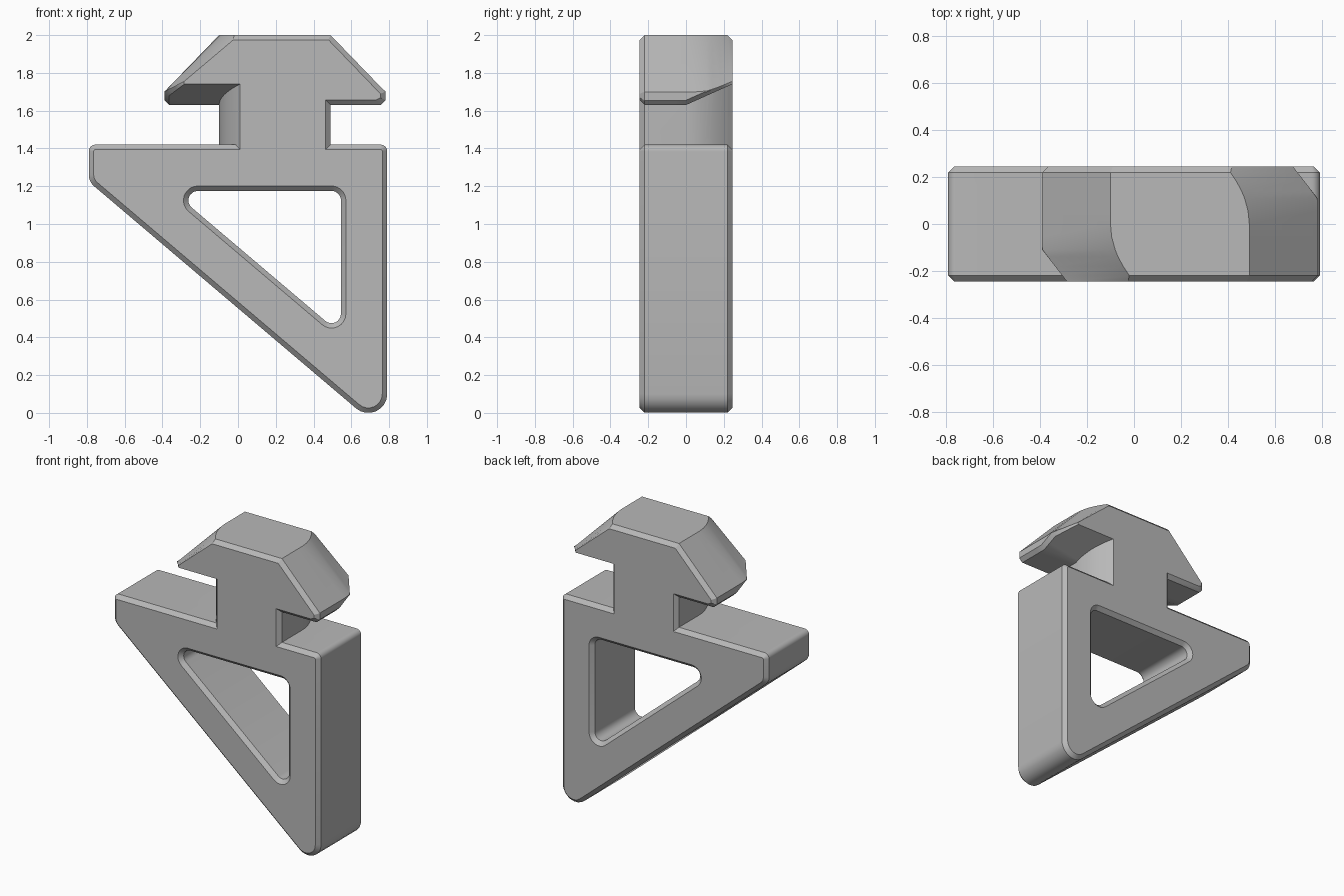
import bpy, bmesh, math
from mathutils import Vector

cube = bpy.data.objects.get("Cube")
if cube:
    bpy.data.objects.remove(cube, do_unlink=True)

DEPTH, CHAMFER = 0.245, 0.026    # half thickness and edge chamfer
CENTRE = 0.195                   # x of the turning axis of neck and head

grey = bpy.data.materials.new("plain_grey")
grey.use_nodes = True
colour = (0.48, 0.48, 0.48, 1)
grey.diffuse_color = colour
grey.node_tree.nodes["Principled BSDF"].inputs["Base Color"].default_value = colour


def loft(name, loops, triangulate=False):
    """Skin equal loops of 3D points and cap both ends."""
    bm = bmesh.new()
    rings = [[bm.verts.new(p) for p in loop] for loop in loops]
    n = len(rings[0])
    for a, b in zip(rings, rings[1:]):
        for i in range(n):
            j = (i + 1) % n
            bm.faces.new((a[i], a[j], b[j], b[i]))
    if triangulate:
        bmesh.ops.triangulate(bm, faces=bm.faces[:])
    bm.faces.new(rings[0])
    bm.faces.new(rings[-1])
    bmesh.ops.recalc_face_normals(bm, faces=bm.faces[:])
    mesh = bpy.data.meshes.new(name)
    bm.to_mesh(mesh)
    bm.free()
    mesh.materials.append(grey)
    obj = bpy.data.objects.new(name, mesh)
    bpy.context.collection.objects.link(obj)
    return obj


def rounded(corners, steps=8):
    """Counter-clockwise outline from (x, z, radius) corners."""
    out = []
    for i, (x, z, r) in enumerate(corners):
        p = Vector((x, z))
        a = (Vector(corners[i - 1][:2]) - p).normalized()
        b = (Vector(corners[(i + 1) % len(corners)][:2]) - p).normalized()
        half = a.angle(b) / 2
        c = p + (a + b).normalized() * r / math.sin(half)
        start = p + a * r / math.tan(half) - c
        turn = math.pi - 2 * half
        for k in range(steps + 1):
            t = turn * k / steps
            out.append(c + Vector((start.x * math.cos(t) - start.y * math.sin(t),
                                   start.x * math.sin(t) + start.y * math.cos(t))))
    return out


def offset(outline, d):
    """Move a counter-clockwise outline outwards by d, with mitred corners."""
    out = []
    for i, p in enumerate(outline):
        u = (p - outline[i - 1]).normalized()
        v = (outline[(i + 1) % len(outline)] - p).normalized()
        m = Vector((u.y + v.y, -u.x - v.x)).normalized()
        out.append(p + m * d / m.dot(Vector((u.y, -u.x))))
    return out


def slab(name, outline, stations):
    """Stack offset copies of an outline along y."""
    return loft(name, [[(p.x, y, p.y) for p in offset(outline, d)]
                       for y, d in stations])


def combine(target, tool, operation):
    mod = target.modifiers.new("combine", 'BOOLEAN')
    mod.operation, mod.solver, mod.object = operation, 'EXACT', tool
    bpy.context.view_layer.objects.active = target
    bpy.ops.object.modifier_apply(modifier=mod.name)
    bpy.data.objects.remove(tool, do_unlink=True)


# Triangular body with chamfered rims
inner = DEPTH - CHAMFER
body = slab("hook_bracket",
            rounded([(-0.79, 1.42, 0.035), (-0.79, 1.224, 0.08),
                     (0.79, -0.116, 0.1), (0.79, 1.42, 0.035)]),
            [(-DEPTH, -CHAMFER), (-inner, 0), (inner, 0), (DEPTH, -CHAMFER)])

# Triangular window, flared at both faces
beyond = 0.05
window = slab("window_cutter",
              rounded([(-0.349, 1.175, 0.05), (0.545, 0.417, 0.05),
                       (0.545, 1.175, 0.05)]),
              [(-DEPTH - beyond, CHAMFER + beyond), (-inner, 0),
               (inner, 0), (DEPTH + beyond, CHAMFER + beyond)])
window.hide_render = True
combine(body, window, 'DIFFERENCE')

# Neck: two opposite corners swept round, the other two chamfered
STEPS = 10
side = [(-0.295 + 0.11 * (k / STEPS) ** 2, -DEPTH * k / STEPS)
        for k in range(STEPS + 1)]
side += [(0.295 - CHAMFER, -DEPTH), (0.295, -inner)]
section = side + [(-x, -y) for x, y in side]
neck = loft("neck", [[(CENTRE + x, y, z) for x, y in section] for z in (1.3, 1.8)])


# Head: each wing is swept back and ramped towards one face
def wing(d):
    """Half profile (distance from axis, z); d runs towards the swept face."""
    end = CHAMFER if abs(d) > inner + 0.01 else 0
    c = end if d < 0 else 0
    s = max(0, d) / DEPTH
    t = max(0, d - 0.11) / (DEPTH - 0.11)
    low = 1.63 + 0.11 * s + c
    tip = 0.585 - 0.105 * t - c
    top = 0.295 - 0.1 * s * s - 0.4 * c + (end - c)
    return [(0.1, low), (tip - 0.025 * (1 - t), low),
            (tip, low + 0.025 * (1 - 0.7 * t) - 0.5 * c),
            (tip, 1.70 + 0.055 * t - 0.4 * c), (top, 2.0 - end)]


levels = [0.055, 0.11, 0.14, 0.18, inner, DEPTH]
stations = [-y for y in reversed(levels)] + [0] + levels
head = loft("head",
            [[(CENTRE - u, y, z) for u, z in wing(-y)] +
             [(CENTRE + u, y, z) for u, z in reversed(wing(y))]
             for y in stations], triangulate=True)

combine(body, neck, 'UNION')
combine(body, head, 'UNION')

# Smooth the round corners, keep the chamfers crisp
bpy.ops.object.select_all(action='DESELECT')
body.select_set(True)
bpy.context.view_layer.objects.active = body
bpy.ops.object.shade_smooth_by_angle(angle=math.radians(25))
